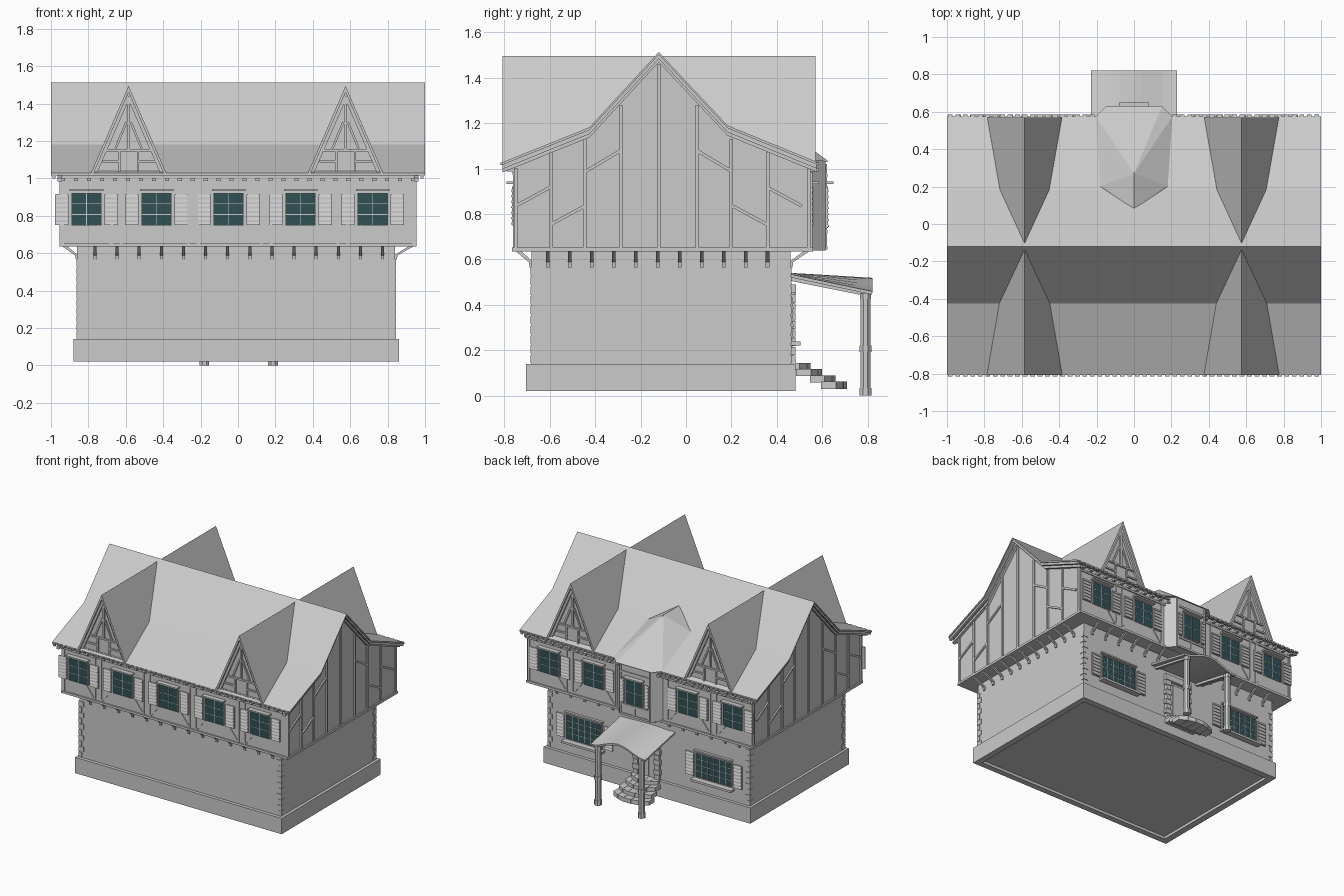
import bpy, bmesh, math
from mathutils import Matrix, Vector

if "Cube" in bpy.data.objects:
    bpy.data.objects.remove(bpy.data.objects["Cube"])


def material(name, rgb):
    m = bpy.data.materials.new(name)
    m.use_nodes = True
    m.diffuse_color = (*rgb, 1)
    m.node_tree.nodes["Principled BSDF"].inputs["Base Color"].default_value = (*rgb, 1)
    return m


GREY = material("plain grey", (0.6, 0.6, 0.6))
GLASS = material("dark teal glass", (0.03, 0.08, 0.09))
I = Matrix.Identity(4)


def part(name, bm, mat=GREY):
    bmesh.ops.recalc_face_normals(bm, faces=bm.faces)
    me = bpy.data.meshes.new(name)
    bm.to_mesh(me)
    bm.free()
    me.materials.append(mat)
    ob = bpy.data.objects.new(name, me)
    bpy.context.collection.objects.link(ob)
    return ob


def box(bm, m, x0, x1, y0, y1, z0, z1):
    mid = Matrix.Translation(((x0 + x1) / 2, (y0 + y1) / 2, (z0 + z1) / 2))
    bmesh.ops.create_cube(bm, size=1, matrix=m @ mid @ Matrix.Diagonal((x1 - x0, y1 - y0, z1 - z0, 1)))


def beam(bm, m, u0, z0, u1, z1, w=0.016, d=0.01):
    """Timber lying on a wall, from one wall point to another."""
    a, b = Vector((u0, 0, z0)), Vector((u1, 0, z1))
    t = Matrix.Translation((a + b) / 2) @ Matrix.Rotation(-math.atan2(z1 - z0, u1 - u0), 4, "Y")
    bmesh.ops.create_cube(bm, size=1, matrix=m @ t @ Matrix.Diagonal(((b - a).length, 2 * d, w, 1)))


def prism(bm, m, pts, y0, y1):
    """Extrude an x-z outline along y."""
    a = [bm.verts.new(m @ Vector((x, y0, z))) for x, z in pts]
    b = [bm.verts.new(m @ Vector((x, y1, z))) for x, z in pts]
    bm.faces.new(a)
    bm.faces.new(b[::-1])
    for i in range(len(a)):
        j = (i + 1) % len(a)
        bm.faces.new((a[i], a[j], b[j], b[i]))


def wall(angle, x, y):
    return Matrix.Translation((x, y, 0)) @ Matrix.Rotation(math.radians(angle), 4, "Z")


# Wall frames: local x runs along the wall, local -y points outward
FRONT, BACK = wall(0, 0, -0.756), wall(180, 0, 0.55)
RIGHT = wall(90, 0.945, 0)
LEFT = Matrix.Diagonal((-1, 1, 1, 1)) @ RIGHT
ALONG_X = wall(90, 0, 0)
# Swaps y and z, so that a plan outline is extruded upward
UPWARD = Matrix(((1, 0, 0, 0), (0, 0, 1, 0), (0, 1, 0, 0), (0, 0, 0, 1)))

# Plinth with a hollow underside, lower walls
bm = bmesh.new()
box(bm, I, -0.88, 0.862, -0.705, 0.483, 0.04, 0.14)
for x0, x1, y0, y1 in ((-0.88, -0.83, -0.705, 0.483), (0.815, 0.862, -0.705, 0.483),
                       (-0.83, 0.815, -0.705, -0.66), (-0.83, 0.815, 0.435, 0.483)):
    box(bm, I, x0, x1, y0, y1, 0.02, 0.04)
part("plinth", bm)
bm = bmesh.new()
box(bm, I, -0.86, 0.84, -0.68, 0.46, 0.14, 0.66)
part("lower_walls", bm)

# Corner stones, alternating long and short, barely proud of the walls
bm = bmesh.new()
for i in range(10):
    lx, ly = (0.036, 0.02) if i % 2 else (0.02, 0.036)
    z = 0.143 + i * 0.043
    for x, sx in ((-0.86, 1), (0.84, -1)):
        for y, sy in ((-0.68, 1), (0.46, -1)):
            xs = sorted((x - sx * 0.004, x + sx * lx))
            ys = sorted((y - sy * 0.004, y + sy * ly))
            box(bm, I, *xs, *ys, z, z + 0.037)
part("corner_stones", bm)

# Upper storey with gable ends
bm = bmesh.new()
gable = [(-0.756, 0.64), (0.55, 0.64), (0.55, 1.02), (0.18, 1.16), (-0.12, 1.485), (-0.42, 1.15), (-0.756, 1.02)]
prism(bm, ALONG_X, gable, -0.945, 0.945)
part("upper_storey", bm)
bm = bmesh.new()
box(bm, I, -0.955, 0.955, -0.766, 0.56, 0.635, 0.652)
part("storey_band", bm)

# Main roof with tile ends along the eaves
top = [(-0.808, 1.028), (-0.425, 1.182), (-0.12, 1.513), (0.183, 1.19), (0.575, 1.03)]


def roof_strip(bm, y0, y1, drop0, drop1):
    prism(bm, ALONG_X, [(y, z - drop0) for y, z in top] + [(y, z - drop1) for y, z in top[::-1]], y0, y1)


bm = bmesh.new()
roof_strip(bm, -1, 1, 0, 0.012)
for i in range(50):
    for y in (-0.805, 0.575):
        box(bm, I, -0.995 + i * 0.04, -0.97 + i * 0.04, y - 0.011, y + 0.011, 1.015, 1.027)
part("main_roof", bm)
bm = bmesh.new()
for s in (-1, 1):
    roof_strip(bm, s * 0.975, s * 0.992, 0.012, 0.03)
    roof_strip(bm, s * 0.94, s * 0.965, 0.025, 0.045)
part("bargeboards", bm)

# Four steep dormers with timbered faces
roofs, faces, timber = bmesh.new(), bmesh.new(), bmesh.new()
for x in (-0.585, 0.575):
    for m in (wall(0, x, -0.808), wall(180, x, 0.57)):
        prism(roofs, m, [(-0.205, 1.02), (0, 1.495), (0.205, 1.02), (0.19, 1.02), (0, 1.46), (-0.19, 1.02)], 0, 0.68)
        prism(faces, m, [(-0.195, 1.02), (0, 1.47), (0.195, 1.02)], 0.03, 0.5)
        f = m @ Matrix.Translation((0, 0.03, 0))
        for s in (-1, 1):
            beam(timber, f, s * 0.18, 1.025, 0, 1.44, 0.018, 0.015)
            beam(timber, f, s * 0.07, 1.16, s * 0.012, 1.3, 0.012)
            beam(timber, f, s * 0.05, 1.03, s * 0.05, 1.15, 0.012)
            beam(timber, f, s * 0.05, 1.09, s * 0.14, 1.09, 0.012)
        beam(timber, f, 0, 1.15, 0, 1.43, 0.016)
        beam(timber, f, -0.12, 1.15, 0.12, 1.15, 0.012)
        beam(timber, f, -0.18, 1.03, 0.18, 1.03)
part("dormer_roofs", roofs)
part("dormer_faces", faces)
part("dormer_timbers", timber)

# Timbering of the gable ends
bm = bmesh.new()
for m in (LEFT, RIGHT):
    for y, z in ((-0.75, 1), (-0.594, 1.07), (-0.446, 1.13), (-0.287, 1.28), (-0.12, 1.46),
                 (0.05, 1.28), (0.2, 1.13), (0.36, 1.07), (0.54, 1)):
        beam(bm, m, y, 0.65, y, z)
    for y0, z0, y1, z1 in ((-0.75, 0.835, -0.594, 0.92), (-0.594, 0.755, -0.446, 0.835), (-0.446, 0.985, -0.287, 1.08)):
        beam(bm, m, y0, z0, y1, z1, 0.014)
        beam(bm, m, -0.24 - y0, z0, -0.24 - y1, z1, 0.014)
part("gable_timbers", bm)

# Timbering of the long walls, eaves blocks
bm = bmesh.new()
for m, shift in ((FRONT, -0.045), (BACK, 0.01)):
    for u in (-0.63, -0.58, -0.22, -0.17, 0.17, 0.22, 0.58, 0.63):
        beam(bm, m, u + shift, 0.65, u + shift, 0.98, 0.012, 0.006)
    for u in (-0.605, -0.195, 0.195, 0.605):
        for s in (-1, 1):
            beam(bm, m, u + shift + s * 0.03, 0.655, u + shift + s * 0.1, 0.745, 0.012, 0.006)
    for u in (-0.938, 0.938):
        beam(bm, m, u, 0.65, u, 0.98, 0.014, 0.006)
    beam(bm, m, -0.94, 0.978, 0.94, 0.978, 0.014, 0.008)
    for i in range(28):
        u = -0.935 + i * 0.0693
        box(bm, m, u - 0.011, u + 0.011, -0.035, 0, 0.987, 1.002)
part("long_wall_timbers", bm)

# Slanting brackets under the overhang
bm = bmesh.new()


def bracket(m, u, inner):
    strut = [(0.004, 0.638), (0.03, 0.638), (inner, 0.59), (inner, 0.565), (inner - 0.012, 0.565), (inner - 0.016, 0.588)]
    prism(bm, m @ wall(90, u, 0), strut, -0.008, 0.008)


for i in range(14):
    for m, inner in ((FRONT, 0.08), (BACK, 0.094)):
        bracket(m, -0.765 + i * 0.1183, inner)
for i in range(11):
    for m, inner in ((LEFT, 0.09), (RIGHT, 0.108)):
        bracket(m, -0.608 + i * 0.0967, inner)
part("overhang_brackets", bm)

# Windows: glass, frame with bars, slatted shutters, hood
glass, bars, shutters = bmesh.new(), bmesh.new(), bmesh.new()


def window(m, u, z0, z1, half, cols, rows, shutter=0.036, hood=0.035):
    box(glass, m, u - half, u + half, -0.008, 0.01, z0, z1)
    for i in range(cols + 1):
        x = u - half + 2 * half * i / cols
        box(bars, m, x - 0.002, x + 0.002, -0.01, 0, z0, z1)
    for i in range(rows + 1):
        z = z0 + (z1 - z0) * i / rows
        box(bars, m, u - half, u + half, -0.0095, 0, z - 0.0015, z + 0.0015)
    box(bars, m, u - half - 0.01, u + half + 0.01, -hood, 0, z1 + 0.013, z1 + 0.024)
    for s in (-1, 1):
        c = u + s * (half + 0.016 + shutter)
        box(shutters, m, c - shutter, c + shutter, -0.01, 0, z0, z1 - 0.005)
        for i in range(7):
            z = z0 + (z1 - z0) * (i + 0.5) / 7
            slat = [(-0.008, z + 0.009), (-0.015, z - 0.009), (-0.008, z - 0.009)]
            prism(shutters, m @ wall(90, c, 0), slat, 0.005 - shutter, shutter - 0.005)


for x in (-0.81, -0.435, -0.05, 0.335, 0.72):
    window(FRONT, x, 0.75, 0.92, 0.08, 2, 3)
for u in (-0.76, -0.385, 0.405, 0.785):
    window(BACK, u, 0.75, 0.92, 0.08, 2, 3)
GROUND = wall(180, 0, 0.46)
for u in (-0.53, 0.56):
    window(GROUND, u, 0.25, 0.43, 0.15, 6, 4, hood=0.02)
    box(bars, GROUND, u - 0.17, u + 0.17, -0.045, 0, 0.222, 0.238)

# Canted bay on the back with its own hipped roof
bm = bmesh.new()
plan = [(-0.2, 0.54), (-0.13, 0.615), (0.13, 0.615), (0.2, 0.54)]
prism(bm, UPWARD, plan, 0.64, 1.035)
part("bay_walls", bm)
bay = wall(180, 0, 0.615)
window(bay, 0, 0.74, 0.92, 0.07, 2, 2, 0.018)
bm = bmesh.new()
for u in (-0.12, 0, 0.12):
    beam(bm, bay, u, 0.65, u, 0.72 if u == 0 else 1.02, 0.012, 0.006)
for z in (0.65, 0.722, 0.97):
    beam(bm, bay, -0.125, z, 0.125, z, 0.014, 0.007)
part("bay_timbers", bm)
bm = bmesh.new()
ridge = [bm.verts.new((0, y, 1.295)) for y in (0.08, 0.27)]
eaves = []
for s in (-1, 1):
    side = [bm.verts.new(p) for p in ((s * 0.18, 0.2, 1.187), (s * 0.205, 0.575, 1.035), (s * 0.15, 0.63, 1.03))]
    bm.faces.new((ridge[0], side[0], ridge[1]))
    bm.faces.new((ridge[1], side[0], side[1]))
    bm.faces.new((ridge[1], side[1], side[2]))
    eaves.append(side)
bm.faces.new((ridge[1], eaves[0][2], eaves[1][2]))
bm.faces.new((eaves[0][1], eaves[0][2], eaves[1][2], eaves[1][1]))
part("bay_roof", bm)
part("window_glass", glass, GLASS)
part("window_bars", bars)
part("shutters", shutters)

# Doorway with stone surround
bm = bmesh.new()
for i in range(5):
    beam(bm, GROUND, -0.056 + i * 0.028, 0.14, -0.056 + i * 0.028, 0.43, 0.026, 0.008)
for i in range(8):
    for s in (-1, 1):
        c, w = s * 0.09, 0.026 if i % 2 else 0.018
        box(bm, GROUND, c - w, c + w, -0.022, 0, 0.142 + i * 0.038, 0.177 + i * 0.038)
box(bm, GROUND, -0.115, 0.115, -0.024, 0, 0.446, 0.49)
part("doorway", bm)

# Open flight of bowed stone treads, each cut into blocks
bm = bmesh.new()
for i, (y, z) in enumerate(((0.55, 0.145), (0.6, 0.118), (0.66, 0.09), (0.71, 0.062))):
    half = 0.115 + 0.012 * i
    for k in range(5):
        a, b = (-half + 2 * half * (k + e) / 5 for e in (0.02, 0.98))
        bow_a, bow_b = (y - 0.05 * (c / half) ** 2 for c in (a, b))
        prism(bm, UPWARD, [(a, y - 0.115), (a, bow_a), (b, bow_b), (b, y - 0.115)], z - 0.032, z)
part("steps", bm)

# Porch: arched lean-to roof on two turned posts
bm = bmesh.new()
n = 12
rows = [[], []]
for i in range(n + 1):
    t = 2 * i / n - 1
    rise = math.cos(t * math.pi / 2) ** 2
    rows[0].append(bm.verts.new((0.23 * t, 0.46, 0.528 + 0.006 * rise)))
    rows[1].append(bm.verts.new((0.23 * t, 0.82, 0.452 + 0.06 * rise)))
for i in range(n):
    bm.faces.new((rows[0][i], rows[1][i], rows[1][i + 1], rows[0][i + 1]))
porch = part("porch_roof", bm)
sol = porch.modifiers.new("thickness", "SOLIDIFY")
sol.thickness, sol.offset = 0.014, 0
bm = bmesh.new()
for x in (-0.18, 0.187):
    for r, z0, z1 in ((0.028, 0, 0.035), (0.023, 0.035, 0.44), (0.028, 0.192, 0.22), (0.027, 0.425, 0.45)):
        bmesh.ops.create_cone(bm, cap_ends=True, segments=8, radius1=r, radius2=r, depth=z1 - z0,
                              matrix=Matrix.Translation((x, 0.79, (z0 + z1) / 2)) @ Matrix.Rotation(math.pi / 8, 4, "Z"))
    beam(bm, wall(90, x, 0), 0.46, 0.515, 0.81, 0.445, 0.018, 0.01)
part("porch_posts", bm)
